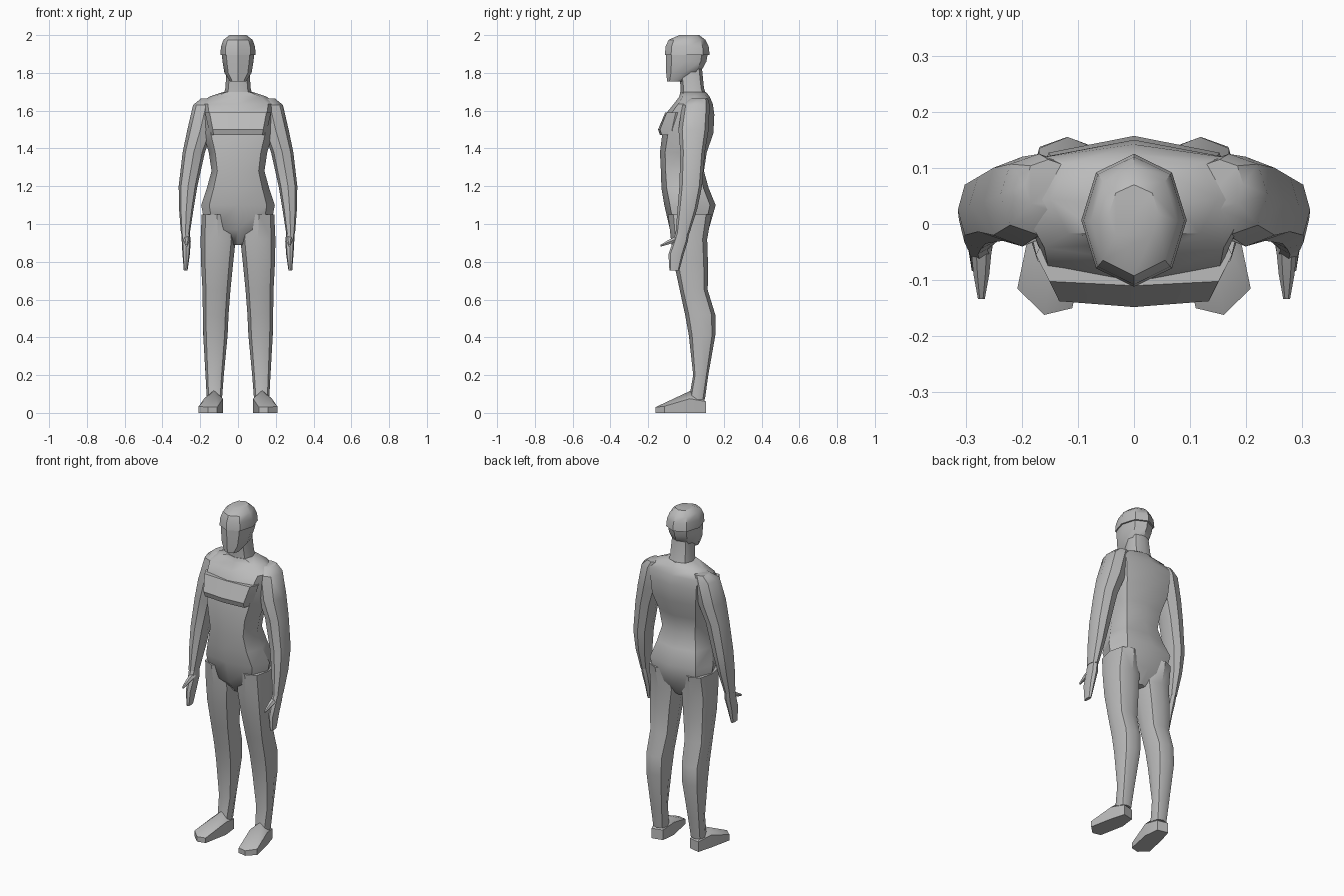
import bpy, bmesh, math

grey = bpy.data.materials.new("plain grey")
grey.diffuse_color = (0.5, 0.5, 0.5, 1)


def finish(name, bm, mirror=False, angle=40):
    bmesh.ops.recalc_face_normals(bm, faces=bm.faces)
    me = bpy.data.meshes.new(name)
    bm.to_mesh(me)
    bm.free()
    me.materials.append(grey)
    ob = bpy.data.objects.new(name, me)
    bpy.context.collection.objects.link(ob)
    bpy.ops.object.select_all(action='DESELECT')
    ob.select_set(True)
    bpy.context.view_layer.objects.active = ob
    bpy.ops.object.shade_smooth_by_angle(angle=math.radians(angle))
    if mirror:
        ob.modifiers.new("Mirror", 'MIRROR').use_mirror_merge = False
    return ob


def bridge(bm, a, b):
    n = len(a)
    for i in range(n):
        bm.faces.new((a[i], a[(i + 1) % n], b[(i + 1) % n], b[i]))


def loft(name, rings, k=0.75, mirror=False, angle=40):
    """Skin eight-sided sections given as (z, x0, x1, y0, y1)."""
    bm = bmesh.new()
    shape = [(0, -1), (k, -k), (1, 0), (k, k), (0, 1), (-k, k), (-1, 0), (-k, -k)]
    loops = []
    for z, x0, x1, y0, y1 in rings:
        cx, cy, rx, ry = (x0 + x1) / 2, (y0 + y1) / 2, (x1 - x0) / 2, (y1 - y0) / 2
        loops.append([bm.verts.new((cx + u * rx, cy + v * ry, z)) for u, v in shape])
    for a, b in zip(loops, loops[1:]):
        bridge(bm, a, b)
    bm.faces.new(loops[0])
    bm.faces.new(loops[-1])
    return finish(name, bm, mirror, angle)


def sym(rows):
    return [(z, -w, w, y0, y1) for z, w, y0, y1 in rows]


# Trunk from crotch to the base of the neck
loft("torso", sym([
    (0.89, 0.03, -0.02, 0.07), (0.97, 0.17, -0.085, 0.12), (1.10, 0.195, -0.115, 0.157),
    (1.19, 0.165, -0.13, 0.12), (1.28, 0.14, -0.133, 0.095), (1.38, 0.155, -0.138, 0.11),
    (1.48, 0.185, -0.125, 0.145), (1.58, 0.195, -0.11, 0.15), (1.635, 0.205, -0.065, 0.142),
    (1.675, 0.15, -0.035, 0.125), (1.70, 0.075, -0.03, 0.105)]), k=0.78)

# Raised chest block with a sharp lower edge
loft("chest", sym([(1.47, 0.15, -0.138, 0.0), (1.50, 0.155, -0.148, 0.0),
                   (1.59, 0.175, -0.11, 0.0)]), k=0.86, angle=30)

# Neck, face and overhanging cap
loft("neck", sym([(1.66, 0.08, -0.03, 0.115), (1.72, 0.067, -0.028, 0.095),
                  (1.82, 0.06, -0.04, 0.085)]))
loft("face", sym([(1.755, 0.042, -0.10, -0.01), (1.80, 0.072, -0.105, 0.075),
                  (1.86, 0.082, -0.107, 0.108), (1.90, 0.086, -0.107, 0.115)]), k=0.72)
loft("cap", sym([(1.895, 0.094, -0.112, 0.125), (1.94, 0.09, -0.108, 0.12),
                 (1.975, 0.077, -0.092, 0.103), (2.0, 0.045, -0.035, 0.07)]), k=0.72)

# Arms, hands and thumbs
loft("arm", [
    (1.665, 0.11, 0.195, 0.025, 0.115), (1.63, 0.10, 0.238, -0.02, 0.125),
    (1.50, 0.13, 0.268, -0.04, 0.12), (1.38, 0.175, 0.293, -0.03, 0.10),
    (1.20, 0.215, 0.314, -0.035, 0.085), (1.08, 0.235, 0.312, -0.045, 0.06),
    (0.95, 0.255, 0.302, -0.055, 0.018)], mirror=True)
loft("hand", [
    (0.96, 0.257, 0.300, -0.053, 0.018), (0.91, 0.25, 0.298, -0.068, 0.01),
    (0.84, 0.255, 0.294, -0.093, -0.012), (0.755, 0.267, 0.287, -0.088, -0.035)], mirror=True)

bm = bmesh.new()
thumb = []
for y, z, r in ((-0.04, 0.925, 0.019), (-0.09, 0.905, 0.014), (-0.134, 0.885, 0.006)):
    thumb.append([bm.verts.new((0.272 + r * math.cos(math.tau * i / 6), y,
                                z + r * math.sin(math.tau * i / 6))) for i in range(6)])
for a, b in zip(thumb, thumb[1:]):
    bridge(bm, a, b)
bm.faces.new(thumb[0])
bm.faces.new(thumb[-1])
finish("thumb", bm, True)

# Legs
loft("leg", [
    (1.05, 0.03, 0.192, -0.095, 0.135), (0.92, 0.012, 0.198, -0.08, 0.112),
    (0.80, 0.025, 0.196, -0.065, 0.116), (0.65, 0.04, 0.188, -0.033, 0.115),
    (0.52, 0.05, 0.186, -0.005, 0.155), (0.41, 0.055, 0.184, 0.015, 0.155),
    (0.20, 0.075, 0.172, 0.038, 0.118), (0.07, 0.085, 0.165, 0.015, 0.10)], mirror=True)

# Feet turned slightly outward: sole outline with its own height at each point
bm = bmesh.new()
sole = [(0.09, 0.09, 0.06), (0.155, 0.105, 0.06), (0.18, 0.02, 0.075), (0.208, -0.115, 0.035),
        (0.16, -0.162, 0.03), (0.11, -0.15, 0.03), (0.08, 0.0, 0.075)]
low = [bm.verts.new((x, y, 0)) for x, y, h in sole]
top = [bm.verts.new((x, y, h)) for x, y, h in sole]
bridge(bm, low, top)
bm.faces.new(low)
peak = bm.verts.new((0.127, 0.03, 0.12))
for i in range(len(top)):
    bm.faces.new((top[i], top[(i + 1) % len(top)], peak))
finish("foot", bm, True)
